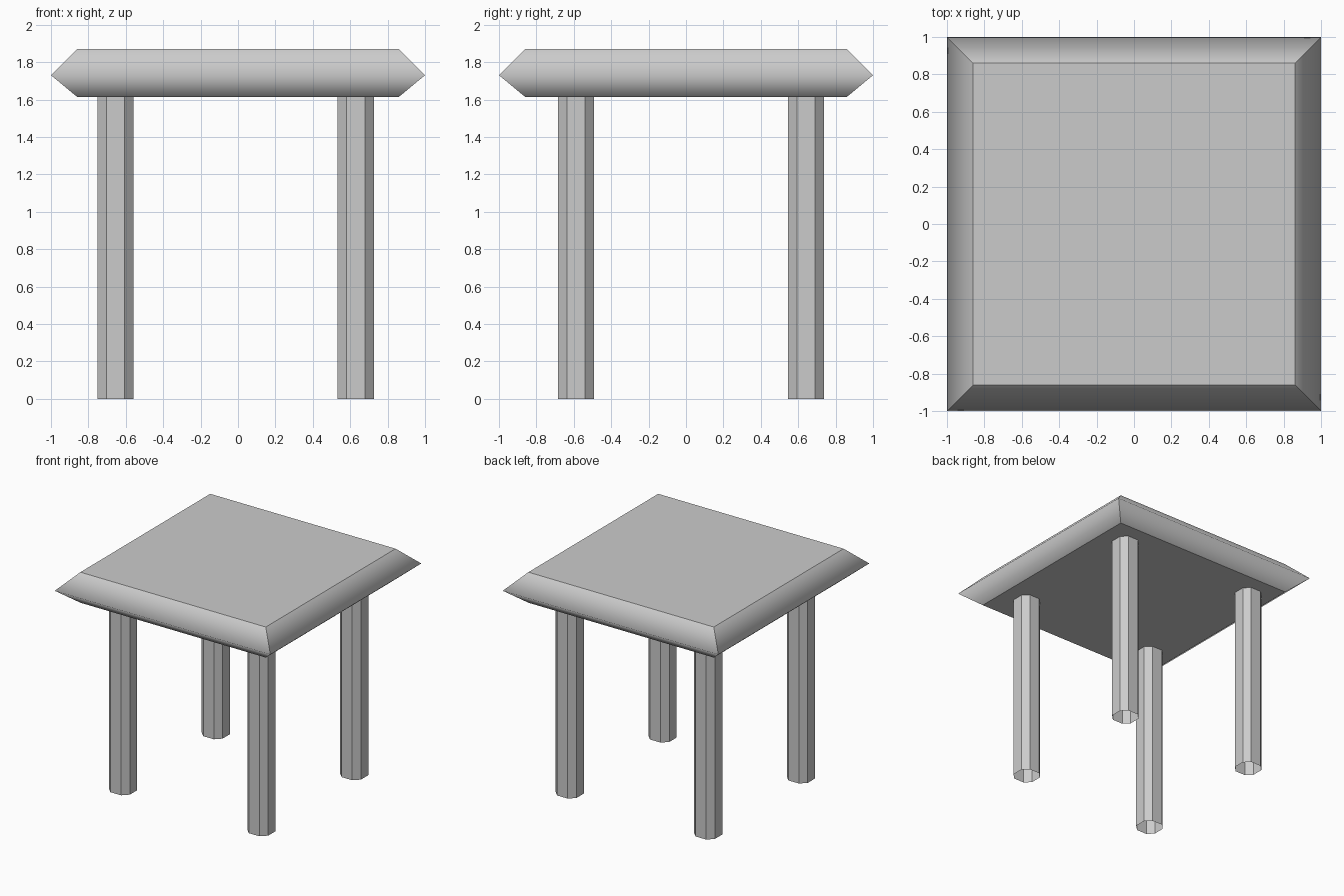
import bpy, bmesh

if "Cube" in bpy.data.objects:
    bpy.data.objects.remove(bpy.data.objects["Cube"])


def loft(name, rings, capped, smooth_ring=None):
    """Join equal rings of points; every edge is sharp except those in smooth_ring."""
    bm = bmesh.new()
    loops = [[bm.verts.new(p) for p in ring] for ring in rings]
    n = len(loops[0])
    for lo, hi in zip(loops, loops[1:]):
        for i in range(n):
            j = (i + 1) % n
            bm.faces.new((lo[i], lo[j], hi[j], hi[i])).smooth = smooth_ring is not None
    if capped:
        bm.faces.new(loops[0][::-1])
        bm.faces.new(loops[-1])
    soft = set(loops[smooth_ring]) if smooth_ring is not None else set()
    for e in bm.edges:
        e.smooth = all(v in soft for v in e.verts)
    mesh = bpy.data.meshes.new(name)
    bm.to_mesh(mesh)
    bm.free()
    obj = bpy.data.objects.new(name, mesh)
    bpy.context.collection.objects.link(obj)
    return obj


def square(h, z):
    return [(-h, -h, z), (h, -h, z), (h, h, z), (-h, h, z)]


def chamfered_square(h, c, z):
    k = h - c
    return [(-k, -h, z), (k, -h, z), (h, -k, z), (h, k, z),
            (k, h, z), (-k, h, z), (-h, k, z), (-h, -k, z)]


# Table top: pointed rim, shaded softly across the ridge
UNDERSIDE = 1.614
loft("table_top",
     [square(0.86, UNDERSIDE), square(1.0, 1.73), square(0.86, 1.87)],
     capped=True, smooth_ring=1)

# Legs: open chamfered square tubes
for side, x in (("left", -0.655), ("right", 0.629)):
    for end, y in (("front", -0.588), ("back", 0.642)):
        leg = loft(f"{end}_{side}_leg",
                   [chamfered_square(0.097, 0.048, z) for z in (0, UNDERSIDE)],
                   capped=False)
        leg.location = (x, y, 0)
